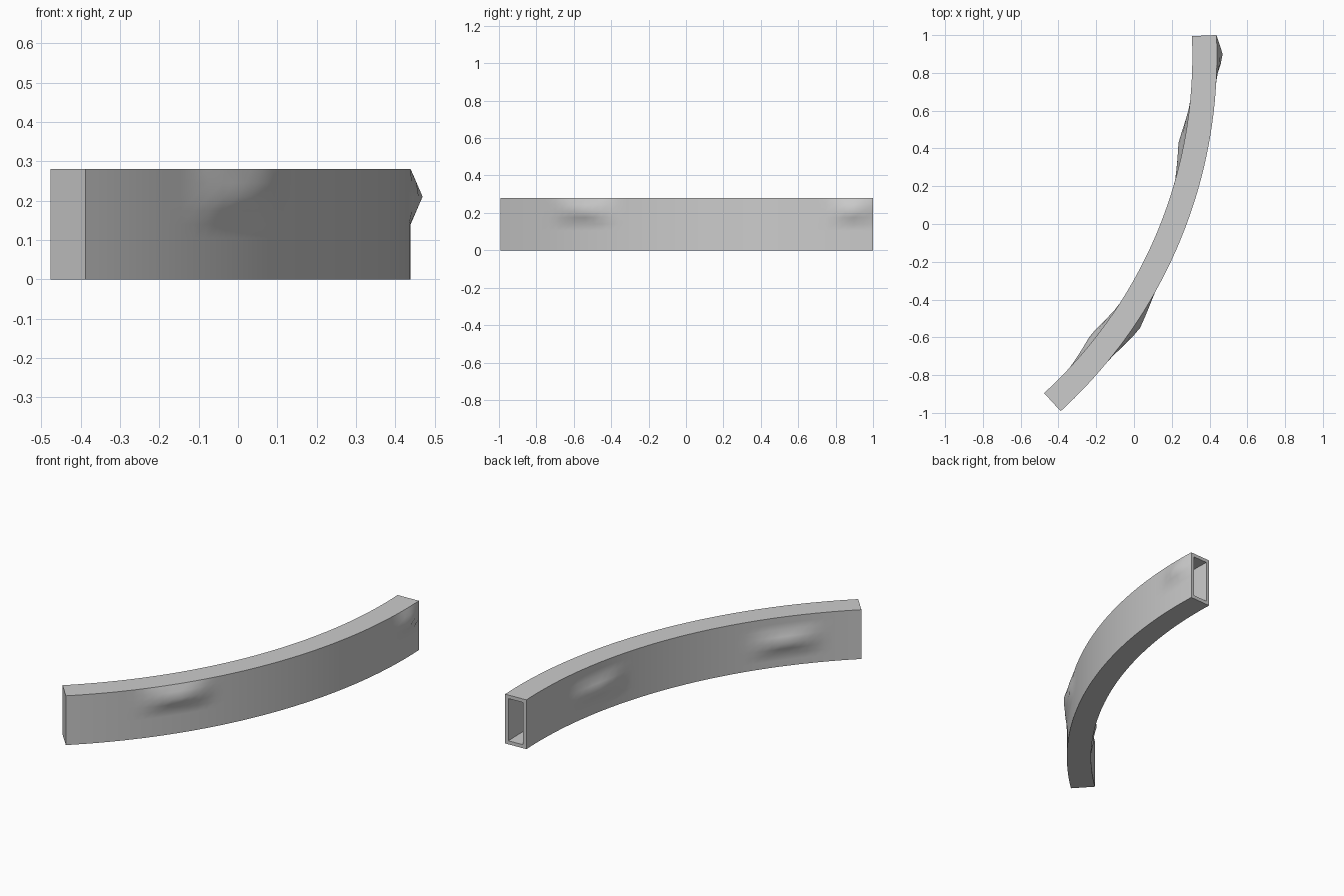
import bpy, bmesh
from math import sin, cos, radians

if "Cube" in bpy.data.objects:
    bpy.data.objects.remove(bpy.data.objects["Cube"])

# Sweep: arc centre, radius and angle range (front end to back end)
CX, CY, R = -2.111, 0.889, 2.485
A0, A1 = radians(-47.5), radians(2.5)
HALF, HEIGHT, WALL = 0.065, 0.28, 0.02
STEPS, ROWS = 44, 8

# Side dents pushed outwards: side, y, half length, z, depth
BUMPS = [(1, 0.89, 0.11, 0.21, 0.033), (1, -0.54, 0.17, 0.21, 0.033),
         (-1, 0.43, 0.20, 0.14, 0.03), (-1, -0.60, 0.16, 0.14, 0.03)]


def section(inset):
    """Closed rectangular section as (offset, z) points, subdivided on the sides."""
    w, lo, hi = HALF - inset, inset, HEIGHT - inset
    zs = [lo + (hi - lo) * i / ROWS for i in range(ROWS + 1)]
    return [(w, z) for z in zs] + [(-w, z) for z in reversed(zs)]


def bump(side, y, z):
    best = 0
    for s, by, length, bz, depth in BUMPS:
        if s == side:
            f = 1 - max(abs(y - by) / length, abs(z - bz) / 0.065)
            best = max(best, depth * f)
    return best


def sweep(bm, inset, start, bumpy):
    rings = []
    for i in range(STEPS + 1):
        a = start + (A1 - start) * i / STEPS
        ring = []
        for off, z in section(inset):
            r = R + off
            if bumpy:
                side = 1 if off > 0 else -1
                r += side * bump(side, CY + r * sin(a), z)
            ring.append(bm.verts.new((CX + r * cos(a), CY + r * sin(a), z)))
        rings.append(ring)
    n = len(rings[0])
    for p, q in zip(rings, rings[1:]):
        for j in range(n):
            k = (j + 1) % n
            bm.faces.new((p[j], p[k], q[k], q[j]))
    bm.faces.new(rings[0])          # closed front end
    return rings[-1]


bm = bmesh.new()
outer = sweep(bm, 0, A0, True)
inner = sweep(bm, WALL, A0 + WALL / R, False)
# Rim around the open back end
for j in range(len(outer)):
    k = (j + 1) % len(outer)
    bm.faces.new((outer[j], outer[k], inner[k], inner[j]))
bmesh.ops.recalc_face_normals(bm, faces=bm.faces)

mesh = bpy.data.meshes.new("curved_channel")
bm.to_mesh(mesh)
bm.free()
channel = bpy.data.objects.new("curved_channel", mesh)
bpy.context.collection.objects.link(channel)
bpy.context.view_layer.objects.active = channel
channel.select_set(True)
bpy.ops.object.shade_smooth_by_angle(angle=radians(60))
